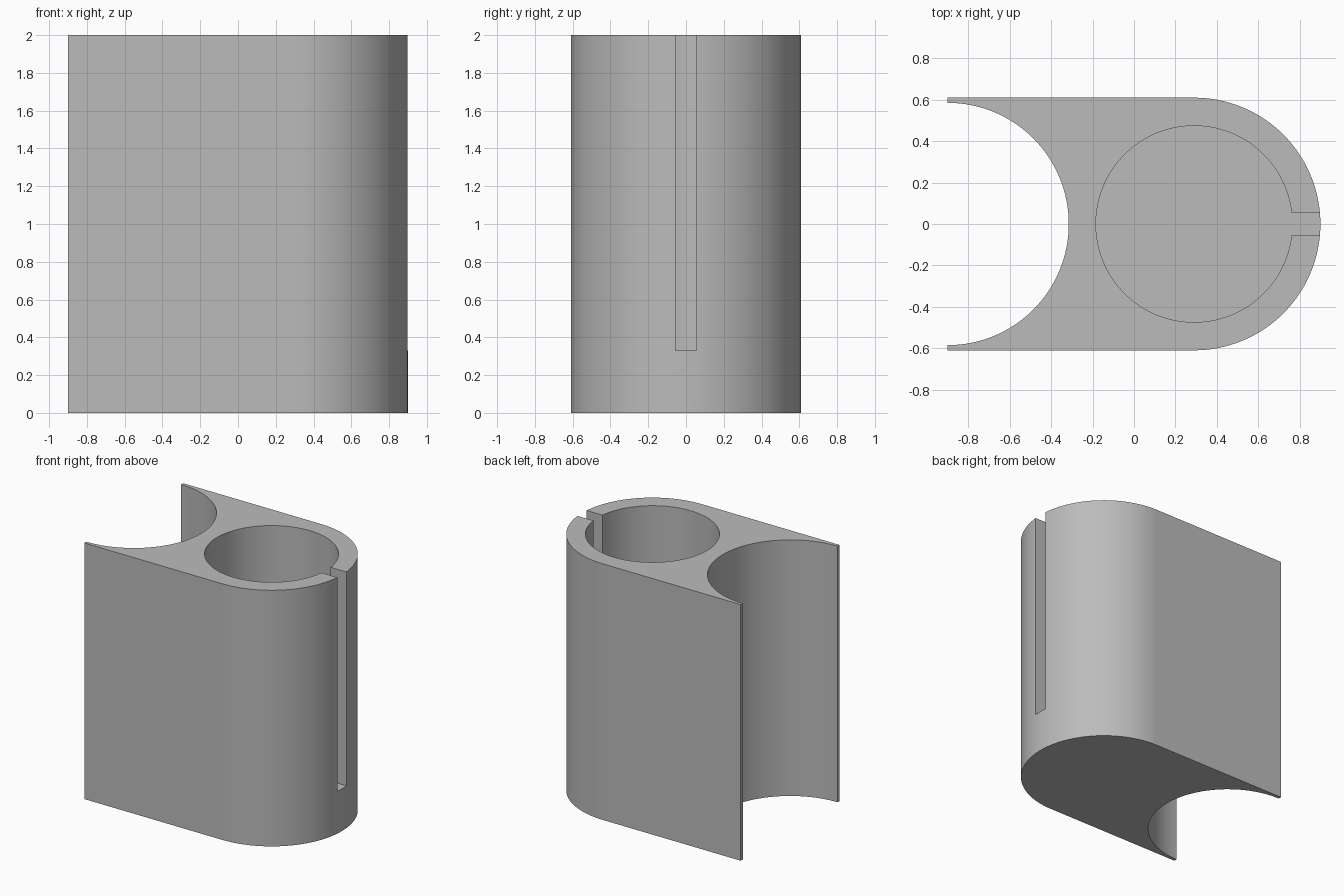
import bpy, bmesh
from math import pi, sin, cos, asin, sqrt

cube = bpy.data.objects.get("Cube")
if cube:
    bpy.data.objects.remove(cube, do_unlink=True)

HEIGHT, FLOOR = 2.0, 0.33
HALF_WIDTH, LEFT_END = 0.61, -0.9
BORE_X, BORE_R = 0.29, 0.474
SCOOP_R = 0.585
SLOT = 0.056

grey = bpy.data.materials.new("plain grey")
grey.use_nodes = True
grey.diffuse_color = (0.5, 0.5, 0.5, 1)
grey.node_tree.nodes["Principled BSDF"].inputs["Base Color"].default_value = grey.diffuse_color


def arc(cx, r, start, end, steps):
    """Points on an arc centred on the x axis."""
    angles = [start + (end - start) * i / steps for i in range(steps + 1)]
    return [(cx + r * cos(a), r * sin(a)) for a in angles]


def extrude_profile(name, points, z0, z1):
    """Solid prism from a counter-clockwise outline."""
    bm = bmesh.new()
    face = bm.faces.new([bm.verts.new((x, y, z0)) for x, y in points])
    top = bmesh.ops.extrude_face_region(bm, geom=[face])["geom"]
    verts = [v for v in top if isinstance(v, bmesh.types.BMVert)]
    bmesh.ops.translate(bm, verts=verts, vec=(0, 0, z1 - z0))
    bmesh.ops.recalc_face_normals(bm, faces=bm.faces)
    mesh = bpy.data.meshes.new(name)
    bm.to_mesh(mesh)
    bm.free()
    mesh.materials.append(grey)
    obj = bpy.data.objects.new(name, mesh)
    bpy.context.collection.objects.link(obj)
    return obj


# Block with a rounded end and a half-round scoop in the other end
outline = arc(BORE_X, HALF_WIDTH, -pi / 2, pi / 2, 64)
outline += [(LEFT_END, HALF_WIDTH)]
outline += arc(LEFT_END, SCOOP_R, pi / 2, -pi / 2, 64)
outline += [(LEFT_END, -HALF_WIDTH)]
holder = extrude_profile("holder_body", outline, 0, HEIGHT)

# Keyhole cutter: blind bore joined to the slot through the rounded wall
gap = asin(SLOT / BORE_R)
keyhole = arc(BORE_X, BORE_R, gap, 2 * pi - gap, 128)
keyhole += [(1.2, -SLOT), (1.2, SLOT)]
cutter = extrude_profile("bore_and_slot_cutter", keyhole, FLOOR, HEIGHT + 0.2)

cut = holder.modifiers.new("bore and slot", "BOOLEAN")
cut.operation = "DIFFERENCE"
cut.solver = "EXACT"
cut.object = cutter

bpy.ops.object.select_all(action="DESELECT")
holder.select_set(True)
bpy.context.view_layer.objects.active = holder
bpy.ops.object.modifier_apply(modifier=cut.name)
bpy.data.objects.remove(cutter, do_unlink=True)
bpy.ops.object.shade_smooth_by_angle(angle=pi / 6)
